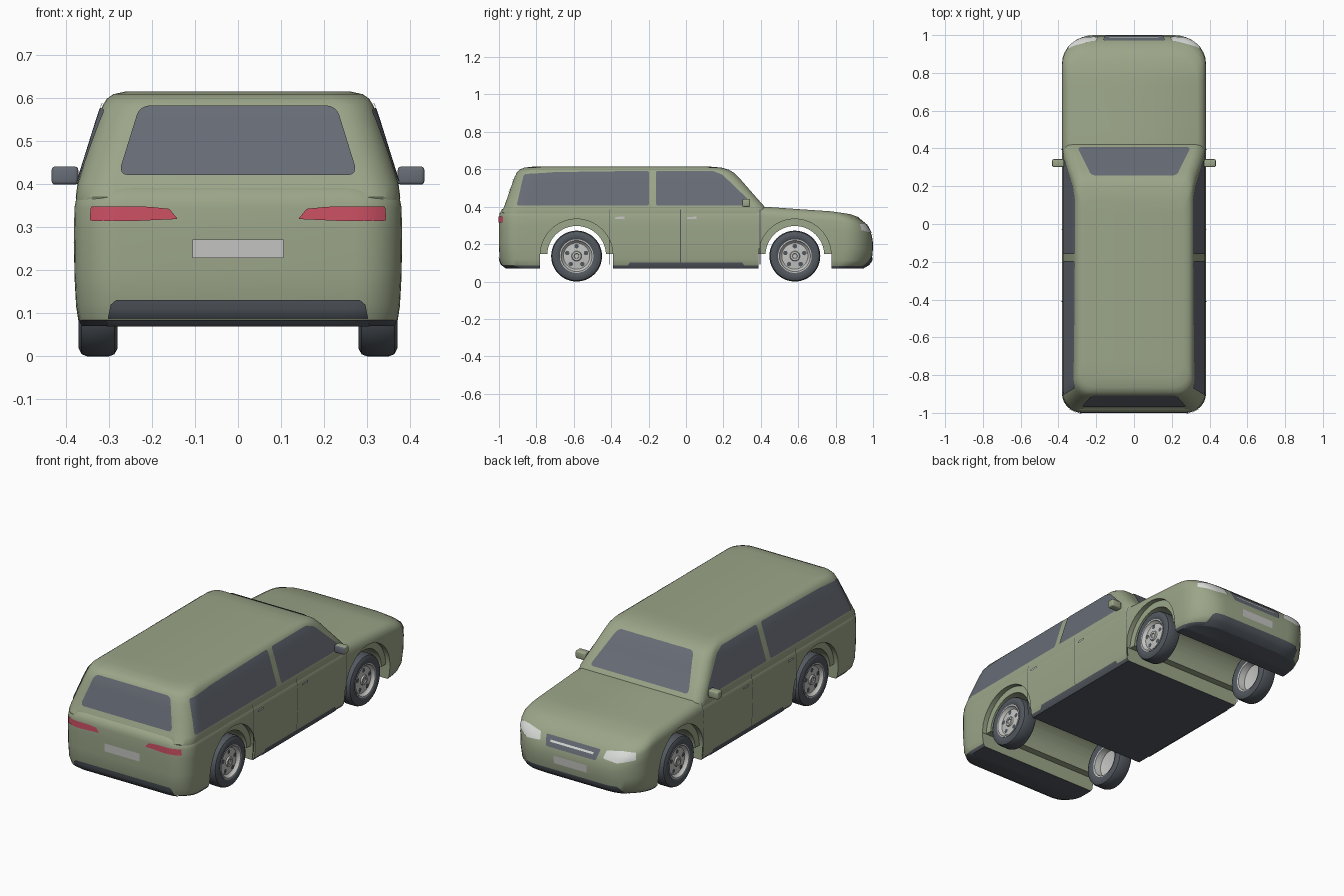
import bpy, bmesh, math
from mathutils import Vector
from mathutils.bvhtree import BVHTree

if "Cube" in bpy.data.objects:
    bpy.data.objects.remove(bpy.data.objects["Cube"])


def material(name, rgb):
    m = bpy.data.materials.new(name)
    m.use_nodes = True
    m.diffuse_color = (*rgb, 1)
    m.node_tree.nodes["Principled BSDF"].inputs["Base Color"].default_value = (*rgb, 1)
    return m


PAINT = material("sage paint", (0.33, 0.38, 0.25))
GLASS = material("slate glass", (0.135, 0.15, 0.18))
TRIM = material("dark trim", (0.085, 0.098, 0.115))
SILVER = material("silver", (0.55, 0.55, 0.54))
RED = material("red lens", (0.60, 0.08, 0.125))
WHITE = material("clear lens", (0.74, 0.76, 0.74))


def add(name, bm, mats, smooth=True):
    me = bpy.data.meshes.new(name)
    bm.to_mesh(me)
    bm.free()
    ob = bpy.data.objects.new(name, me)
    bpy.context.collection.objects.link(ob)
    for m in mats:
        me.materials.append(m)
    if smooth:
        smooth_by_angle(ob)
    return ob


def smooth_by_angle(ob, angle=35):
    bpy.ops.object.select_all(action='DESELECT')
    ob.select_set(True)
    bpy.context.view_layer.objects.active = ob
    bpy.ops.object.shade_smooth_by_angle(angle=math.radians(angle))


def lerp(table, t):
    if t <= table[0][0]:
        return table[0][1]
    for (a, u), (b, v) in zip(table, table[1:]):
        if t <= b:
            return u + (v - u) * (t - a) / (b - a)
    return table[-1][1]


def half_outline(yr, yf, hw, rear, front, arc=8, side=30):
    """Right half of a rounded rectangle, from the rear to the front."""
    (ax, ay), (bx, by) = rear, front
    quarter = [math.pi / 2 * i / arc for i in range(arc + 1)]
    pts = [(hw - ax + ax * math.sin(t), yr + ay - ay * math.cos(t)) for t in quarter]
    y0, y1 = yr + ay, yf - by
    pts += [(hw, y0 + (y1 - y0) * i / side) for i in range(1, side)]
    pts += [(hw - bx + bx * math.cos(t), yf - by + by * math.sin(t)) for t in quarter]
    return pts


def stack(name, layers, rear, front, warp):
    """Shell made of stacked outlines (z, rear y, front y, half width)."""
    bm = bmesh.new()
    rings = []
    for z, yr, yf, hw in layers:
        half = half_outline(yr, yf, hw, rear, front)
        right = [bm.verts.new((x, y, warp(y, z))) for x, y in half]
        left = [bm.verts.new((-x, y, warp(y, z))) for x, y in half]
        rings.append(right + left[::-1])
    n = len(rings[0])
    for a, b in zip(rings, rings[1:]):
        for i in range(n):
            j = (i + 1) % n
            bm.faces.new((a[i], a[j], b[j], b[i]))
    for r in (rings[0], rings[-1]):
        for i in range(n // 2 - 1):
            bm.faces.new((r[i], r[i + 1], r[n - 2 - i], r[n - 1 - i]))
    bmesh.ops.recalc_face_normals(bm, faces=bm.faces)
    return add(name, bm, [PAINT, TRIM])


# Lower body, with the hood line falling towards the nose
HOOD = [(0.42, 0.40), (0.6, 0.387), (0.78, 0.375), (0.88, 0.36),
        (0.94, 0.337), (0.97, 0.315), (1.0, 0.27)]
body = stack("lower_body", [
    (0.07, -0.955, 0.94, 0.362), (0.085, -0.985, 0.965, 0.371), (0.12, -0.997, 0.99, 0.376),
    (0.20, -1.0, 0.998, 0.38), (0.29, -1.0, 1.0, 0.381), (0.345, -0.999, 0.994, 0.38),
    (0.365, -0.996, 0.984, 0.376), (0.385, -0.985, 0.962, 0.363), (0.40, -0.965, 0.92, 0.335)],
    (0.11, 0.10), (0.17, 0.15),
    lambda y, z: 0.07 + (z - 0.07) * (lerp(HOOD, y) - 0.07) / 0.33)

# Cabin with sloping sides, windscreen and tailgate
cabin = stack("cabin", [
    (0.34, -0.985, 0.45, 0.372), (0.37, -0.988, 0.435, 0.377), (0.40, -0.972, 0.42, 0.373),
    (0.47, -0.948, 0.358, 0.351), (0.55, -0.92, 0.288, 0.326), (0.582, -0.905, 0.255, 0.315),
    (0.598, -0.89, 0.228, 0.305), (0.609, -0.865, 0.19, 0.29), (0.615, -0.81, 0.12, 0.262)],
    (0.09, 0.09), (0.05, 0.06), lambda y, z: z)

# Surface used to lay plates on the shell
verts, polys = [], []
for ob in (body, cabin):
    k = len(verts)
    verts += [v.co.copy() for v in ob.data.vertices]
    polys += [[i + k for i in p.vertices] for p in ob.data.polygons]
SHELL = BVHTree.FromPolygons(verts, polys)


def plate(name, pts, axis, sign, mat, corner=0.0, lift=0.004):
    """Thin plate laid on the shell; pts are (y, z) for axis X, (x, z) for axis Y."""
    bm = bmesh.new()
    bm.faces.new([bm.verts.new((u, 0, v)) for u, v in pts])
    if corner:
        bmesh.ops.bevel(bm, geom=bm.verts[:], offset=corner, segments=4,
                        affect='VERTICES', profile=0.5)
    for c, normal in ((0, (1, 0, 0)), (2, (0, 0, 1))):
        lo, hi = min(p[c // 2] for p in pts), max(p[c // 2] for p in pts)
        count = int((hi - lo) / 0.02)
        for i in range(1, count + 1):
            at = [0, 0, 0]
            at[c] = lo + (hi - lo) * i / (count + 1)
            bmesh.ops.bisect_plane(bm, geom=bm.verts[:] + bm.edges[:] + bm.faces[:],
                                   plane_co=at, plane_no=normal)
    lost = []
    out = Vector((sign, 0, 0)) if axis == 'X' else Vector((0, sign, 0))
    for v in bm.verts:
        u, w = v.co.x, v.co.z
        start = Vector((0, u, w)) if axis == 'X' else Vector((u, 0, w))
        hit, normal, _, _ = SHELL.ray_cast(start + out * 3, -out)
        if hit is None:
            lost.append(v)
        else:
            v.co = hit + normal * lift
    bmesh.ops.delete(bm, geom=lost, context='VERTS')
    for f in bm.faces:
        f.normal_update()
        if f.normal.dot(out) < 0:
            f.normal_flip()
    return add(name, bm, [mat])


def both(pts):
    """Close a half outline by mirroring it in x."""
    return pts + [(-x, z) for x, z in reversed(pts)]


# Windscreen and tailgate glass, number plates, bumpers and grille
plate("windscreen", both([(0.30, 0.418), (0.228, 0.582)]), 'Y', 1, GLASS, 0.02)
plate("tailgate_glass", both([(0.278, 0.42), (0.228, 0.581)]), 'Y', -1, GLASS, 0.022)
plate("rear_number_plate", both([(0.106, 0.228), (0.106, 0.271)]), 'Y', -1, SILVER)
plate("front_number_plate", both([(0.10, 0.165), (0.10, 0.205)]), 'Y', 1, SILVER)
plate("rear_bumper", both([(0.305, 0.073), (0.295, 0.12), (0.283, 0.131)]), 'Y', -1, TRIM)
plate("front_bumper", both([(0.30, 0.073), (0.285, 0.115), (0.27, 0.128)]), 'Y', 1, TRIM)
plate("grille", both([(0.15, 0.243), (0.165, 0.297)]), 'Y', 1, GLASS, 0.008)
plate("grille_bar", both([(0.13, 0.267), (0.13, 0.276)]), 'Y', 1, WHITE, 0, 0.007)

for s, side in ((1, "left"), (-1, "right")):
    # Lamps
    plate(side + "_tail_lamp", [(s * x, z) for x, z in (
        (0.14, 0.319), (0.16, 0.343), (0.21, 0.347), (0.34, 0.347), (0.342, 0.315),
        (0.25, 0.314))], 'Y', -1, RED, 0.004)
    plate(side + "_headlamp", [(s * x, z) for x, z in (
        (0.19, 0.262), (0.20, 0.30), (0.28, 0.312), (0.345, 0.31), (0.35, 0.275),
        (0.27, 0.255))], 'Y', 1, WHITE, 0.005)
    # Side glass
    plate(side + "_rear_window", [(-0.905, 0.405), (-0.865, 0.573), (-0.70, 0.583),
          (-0.197, 0.59), (-0.197, 0.405)], 'X', s, GLASS, 0.012)
    plate(side + "_front_window", [(-0.16, 0.405), (-0.16, 0.59), (0.14, 0.59), (0.195, 0.57),
          (0.335, 0.435), (0.33, 0.405)], 'X', s, GLASS, 0.01)
    # Door seams, handles and sill
    for i, y in enumerate((-0.41, -0.03, 0.395)):
        plate(f"{side}_door_seam_{i + 1}", [(y - 0.002, 0.09), (y + 0.002, 0.09),
              (y + 0.002, 0.385), (y - 0.002, 0.385)], 'X', s, TRIM, 0, 0.002)
    for i, y in enumerate((-0.355, 0.03)):
        plate(f"{side}_handle_{i + 1}", [(y - 0.025, 0.335), (y + 0.025, 0.335),
              (y + 0.025, 0.345), (y - 0.025, 0.345)], 'X', s, SILVER, 0, 0.007)
    plate(side + "_sill", [(-0.32, 0.073), (-0.30, 0.103), (0.30, 0.103), (0.32, 0.073)],
          'X', s, TRIM)


def cutter(shape, size, at):
    if shape == "box":
        bpy.ops.mesh.primitive_cube_add(size=1, location=at)
        bpy.context.object.scale = size
    else:
        bpy.ops.mesh.primitive_cylinder_add(vertices=64, radius=size[0], depth=size[1],
                                            location=at, rotation=(0, math.pi / 2, 0))
    ob = bpy.context.object
    ob.hide_render = True
    mod = body.modifiers.new("cut", 'BOOLEAN')
    mod.operation, mod.solver, mod.object = 'DIFFERENCE', 'EXACT', ob
    bpy.context.view_layer.objects.active = body
    bpy.ops.object.modifier_apply(modifier=mod.name)
    bpy.data.objects.remove(ob)


# Wheel wells: open channel, arch, and a wider recess in the outer skin
AXLES = (("rear", -0.585), ("front", 0.582))
for _, y in AXLES:
    cutter("box", (1, 0.39, 0.2), (0, y, 0.048))
    cutter("cylinder", (0.157, 1), (0, y, 0.14))
    for s in (1, -1):
        cutter("cylinder", (0.194, 0.1), (s * 0.403, y, 0.14))
for p in body.data.polygons:
    p.material_index = int(p.normal.z < -0.4 and p.center.z < 0.084)
smooth_by_angle(body)


def lathe(name, profile, s, y, z, mat):
    """Revolve (x, radius) points about the wheel axle."""
    bm = bmesh.new()
    vs = [bm.verts.new((s * x, 0, r)) for x, r in profile]
    es = [bm.edges.new(e) for e in zip(vs, vs[1:])]
    bmesh.ops.spin(bm, geom=vs + es, cent=(0, 0, 0), axis=(1, 0, 0),
                   angle=2 * math.pi, steps=48, use_merge=True)
    bmesh.ops.remove_doubles(bm, verts=bm.verts, dist=1e-5)
    bmesh.ops.recalc_face_normals(bm, faces=bm.faces)
    ob = add(name, bm, [mat])
    ob.location = (0, y, z)
    return ob


# Wheels
R = 0.136
for end, y in AXLES:
    for s, side in ((1, "left"), (-1, "right")):
        tag = f"{end}_{side}_"
        lathe(tag + "tyre", [(0.288, 0.086), (0.28, 0.098), (0.28, 0.118), (0.287, 0.131),
              (0.30, R), (0.35, R), (0.363, 0.131), (0.37, 0.118), (0.37, 0.098),
              (0.362, 0.086), (0.288, 0.086)], s, y, R, TRIM)
        lathe(tag + "rim", [(0.286, 0.09), (0.29, 0.08), (0.325, 0.074), (0.335, 0.04),
              (0.335, 0), (0.357, 0), (0.357, 0.012), (0.362, 0.014), (0.362, 0.024),
              (0.354, 0.027), (0.350, 0.07), (0.358, 0.08), (0.367, 0.083), (0.367, 0.09),
              (0.286, 0.09)], s, y, R, SILVER)
        bm = bmesh.new()
        for i in range(5):
            t = math.tau * i / 5 + math.pi / 2
            cy, cz = 0.053 * math.cos(t), 0.053 * math.sin(t)
            ring = [(s * 0.3545, cy + 0.012 * math.cos(s * a), cz + 0.012 * math.sin(s * a))
                    for a in (math.tau * j / 16 for j in range(16))]
            bm.faces.new([bm.verts.new(p) for p in ring])
        add(tag + "rim_holes", bm, [TRIM], False).location = (0, y, R)


def box(name, size, at, bevel, mats):
    bm = bmesh.new()
    bmesh.ops.create_cube(bm, size=1)
    bmesh.ops.scale(bm, vec=size, verts=bm.verts)
    bmesh.ops.bevel(bm, geom=bm.edges[:], offset=bevel, segments=3, affect='EDGES', profile=0.5)
    ob = add(name, bm, mats)
    ob.location = at
    return ob


# Door mirrors, with glass on the rearward side
for s, side in ((1, "left"), (-1, "right")):
    m = box(side + "_mirror", (0.062, 0.042, 0.042), (s * 0.402, 0.322, 0.42), 0.008,
            [PAINT, GLASS])
    for p in m.data.polygons:
        p.material_index = int(p.normal.y < -0.3)
    box(side + "_mirror_stalk", (0.04, 0.02, 0.014), (s * 0.37, 0.328, 0.408), 0.003, [PAINT])
